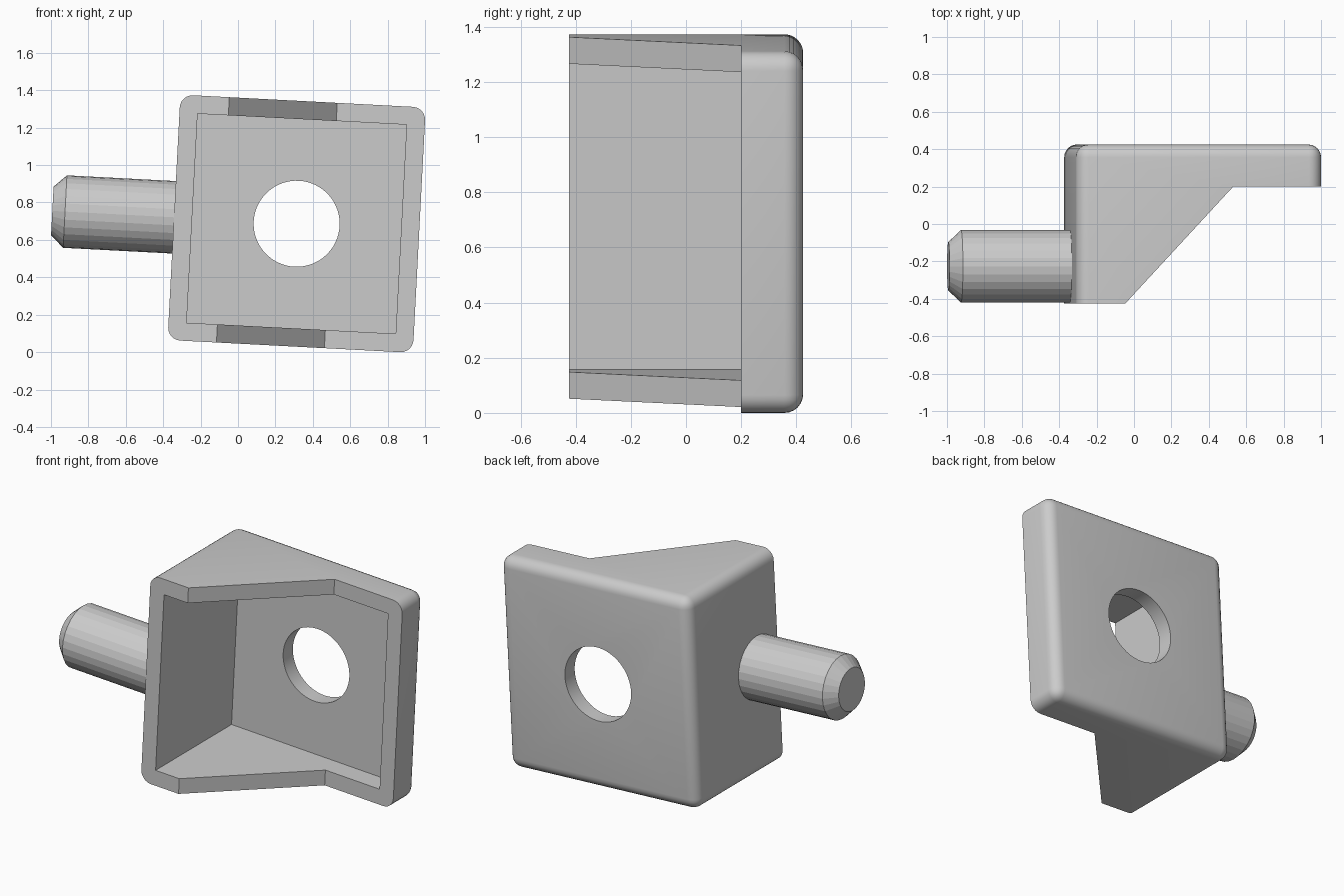
import bpy, bmesh, math
from mathutils import Matrix, Vector

if "Cube" in bpy.data.objects:
    bpy.data.objects.remove(bpy.data.objects["Cube"])

HALF = 0.6566     # half the side of the square plate
WALL = 0.097      # wall thickness
DEPTH = 0.425     # half the depth along y
FILLET = 0.068
PLACE = Matrix.Translation((0.3135, 0, 0.6865)) @ Matrix.Rotation(math.radians(3), 4, 'Y')


def make_object(name, bm):
    bmesh.ops.recalc_face_normals(bm, faces=bm.faces)
    mesh = bpy.data.meshes.new(name)
    bm.to_mesh(mesh)
    bm.free()
    ob = bpy.data.objects.new(name, mesh)
    bpy.context.collection.objects.link(ob)
    ob.matrix_world = PLACE
    return ob


def prism(name, outline, z0, z1):
    """Extrude an (x, y) outline from z0 to z1."""
    bm = bmesh.new()
    face = bm.faces.new([bm.verts.new((x, y, z0)) for x, y in outline])
    ext = bmesh.ops.extrude_face_region(bm, geom=[face])
    verts = [v for v in ext['geom'] if isinstance(v, bmesh.types.BMVert)]
    bmesh.ops.translate(bm, verts=verts, vec=(0, 0, z1 - z0))
    return make_object(name, bm)


def box_outline(h, y0, y1):
    return [(-h, y0), (h, y0), (h, y1), (-h, y1)]


def select_only(ob):
    bpy.ops.object.select_all(action='DESELECT')
    ob.select_set(True)
    bpy.context.view_layer.objects.active = ob


def cut(ob, cutter):
    cutter.hide_render = True
    mod = ob.modifiers.new("cut", 'BOOLEAN')
    mod.operation = 'DIFFERENCE'
    mod.solver = 'EXACT'
    mod.object = cutter
    select_only(ob)
    bpy.ops.object.modifier_apply(modifier=mod.name)
    bpy.data.objects.remove(cutter)


# Bracket block: rounded on the back and along the four corners, sharp at the front
bracket = prism("bracket", box_outline(HALF, -DEPTH, DEPTH), -HALF, HALF)
bm = bmesh.new()
bm.from_mesh(bracket.data)
edges = [e for e in bm.edges if max(v.co.y for v in e.verts) > 0]
bmesh.ops.bevel(bm, geom=edges, offset=FILLET, segments=6, profile=0.5, affect='EDGES')
bm.to_mesh(bracket.data)
bm.free()

# Sloped cut that leaves triangular cheeks and a flat plate
slope = (0.2 + DEPTH) / (0.183 + 0.395)
cut(bracket, prism("slope_cutter",
                   [(-0.395 - 0.2 / slope, -DEPTH - 0.2), (1, -DEPTH - 0.2), (1, 0.2), (0.183, 0.2)],
                   -1, 1))

# Hollow pocket
inner = HALF - WALL
cut(bracket, prism("pocket_cutter", box_outline(inner, -0.7, DEPTH - WALL), -inner, inner))

# Round screw hole through the plate
bm = bmesh.new()
bmesh.ops.create_cone(bm, cap_ends=True, segments=64, radius1=0.23, radius2=0.23, depth=1,
                      matrix=Matrix.Translation((0, 0.4, 0)) @ Matrix.Rotation(math.pi / 2, 4, 'X'))
cut(bracket, make_object("hole_cutter", bm))

select_only(bracket)
bpy.ops.object.shade_smooth_by_angle(angle=math.radians(30))

# Shelf peg with a chamfered tip: rings joined along local -x
SIDES = 28
bm = bmesh.new()
rings = []
for x, r in [(-HALF + 0.02, 0.194), (-1.24, 0.194), (-1.308, 0.13)]:
    rings.append([bm.verts.new((x, -0.226 + r * math.cos(a), r * math.sin(a)))
                  for a in (2 * math.pi * i / SIDES for i in range(SIDES))])
for a, b in zip(rings, rings[1:]):
    for i in range(SIDES):
        j = (i + 1) % SIDES
        bm.faces.new((a[i], a[j], b[j], b[i]))
bm.faces.new(rings[0])
bm.faces.new(rings[-1])
make_object("peg", bm)
